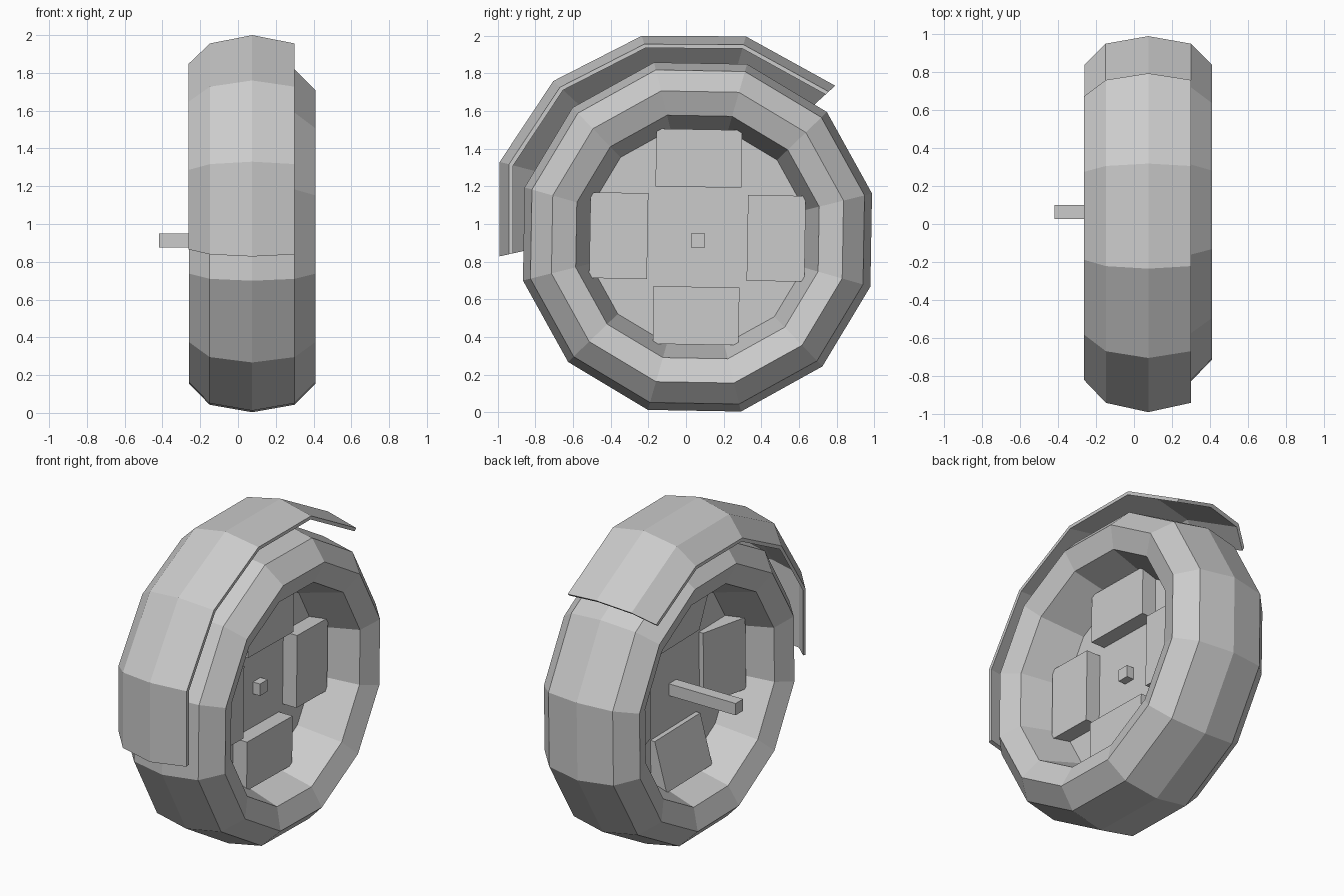
import bpy, bmesh, math

if "Cube" in bpy.data.objects:
    bpy.data.objects.remove(bpy.data.objects["Cube"])

CX, CY, CZ = 0.075, 0.061, 0.931      # wheel centre
TILT = math.radians(-1.0)             # slight roll of the wheel


def ring_point(x, r, a):
    return (x, CY + r * math.cos(a + TILT), CZ + r * math.sin(a + TILT))


def make_object(name, verts, faces):
    me = bpy.data.meshes.new(name)
    me.from_pydata(verts, [], faces)
    bm = bmesh.new()
    bm.from_mesh(me)
    bmesh.ops.recalc_face_normals(bm, faces=bm.faces)
    bm.to_mesh(me)
    bm.free()
    ob = bpy.data.objects.new(name, me)
    bpy.context.collection.objects.link(ob)
    return ob


def grid_faces(rows, cols, close_rows=False, close_cols=False):
    return [(i * cols + j, i * cols + (j + 1) % cols,
             ((i + 1) % rows) * cols + (j + 1) % cols, ((i + 1) % rows) * cols + j)
            for i in range(rows if close_rows else rows - 1)
            for j in range(cols if close_cols else cols - 1)]


def angle12(i):
    return math.radians(15 + 30 * i)


# Tyre with sloping inner barrel: closed profile swept in 12 steps
half = [(0.225, 0.915), (0.335, 0.80), (0.285, 0.667)]
profile = [(0, 0.956)] + half + [(0, 0.585)] + [(-x, r) for x, r in reversed(half)]
verts = [ring_point(CX + x, r, angle12(i)) for i in range(12) for x, r in profile]
make_object("tyre", verts, grid_faces(12, len(profile), True, True))

# Hub disc closing the barrel
verts = [ring_point(x, 0.59, angle12(i)) for x in (0.05, 0.087) for i in range(12)]
make_object("hub_disc", verts, grid_faces(2, 12, False, True)
            + [tuple(range(12)), tuple(range(12, 24))])


# Four hub blocks, flat outside and tapered on the inner side
def block(name, turn):
    vs = []
    for r, back in ((0.265, 0.02), (0.572, -0.06)):
        for x, w in ((back, -0.228), (0.184, -0.228), (0.184, 0.228), (back, 0.228)):
            vs.append(ring_point(x, math.hypot(r, w), turn + math.atan2(w, r)))
    make_object(name, vs, grid_faces(2, 4, False, True) + [(0, 1, 2, 3), (4, 5, 6, 7)])


for k in range(4):
    block(f"hub_block_{k + 1}", k * math.pi / 2)

# Square axle
vs = [(x, CY + 0.002 + sy * 0.0375, 0.913 + sz * 0.0375) for x in (-0.418, 0.137)
      for sy, sz in ((-1, -1), (1, -1), (1, 1), (-1, 1))]
make_object("axle", vs, grid_faces(2, 4, False, True) + [(0, 1, 2, 3), (4, 5, 6, 7)])

# Mudguard: outline in the side plane, shrunk towards its centre across the width
path = [(-0.99, 0.828), (-0.99, 1.33), (-0.705, 1.76), (-0.235, 2.0), (0.318, 1.997), (0.793, 1.735)]
rows = [(-0.262, 0.162), (-0.148, 0.047), (0.075, 0), (0.299, 0.047)]
FY, FZ = 0.05, 1.06


def shell(extra):
    return [(x, FY + (y - FY) * (1 - k - extra), FZ + (z - FZ) * (1 - k - extra))
            for x, k in rows for y, z in path]


n = len(path)
outer = grid_faces(len(rows), n)
off = len(rows) * n
inner = [tuple(i + off for i in f) for f in outer]
rim = ([i for i in range(n)] + [r * n + n - 1 for r in range(1, len(rows))]
       + [off - n + i for i in range(n - 2, -1, -1)] + [r * n for r in range(len(rows) - 2, 0, -1)])
sides = [(a, b, b + off, a + off) for a, b in zip(rim, rim[1:] + rim[:1])]
make_object("mudguard", shell(0) + shell(0.022), outer + inner + sides)
